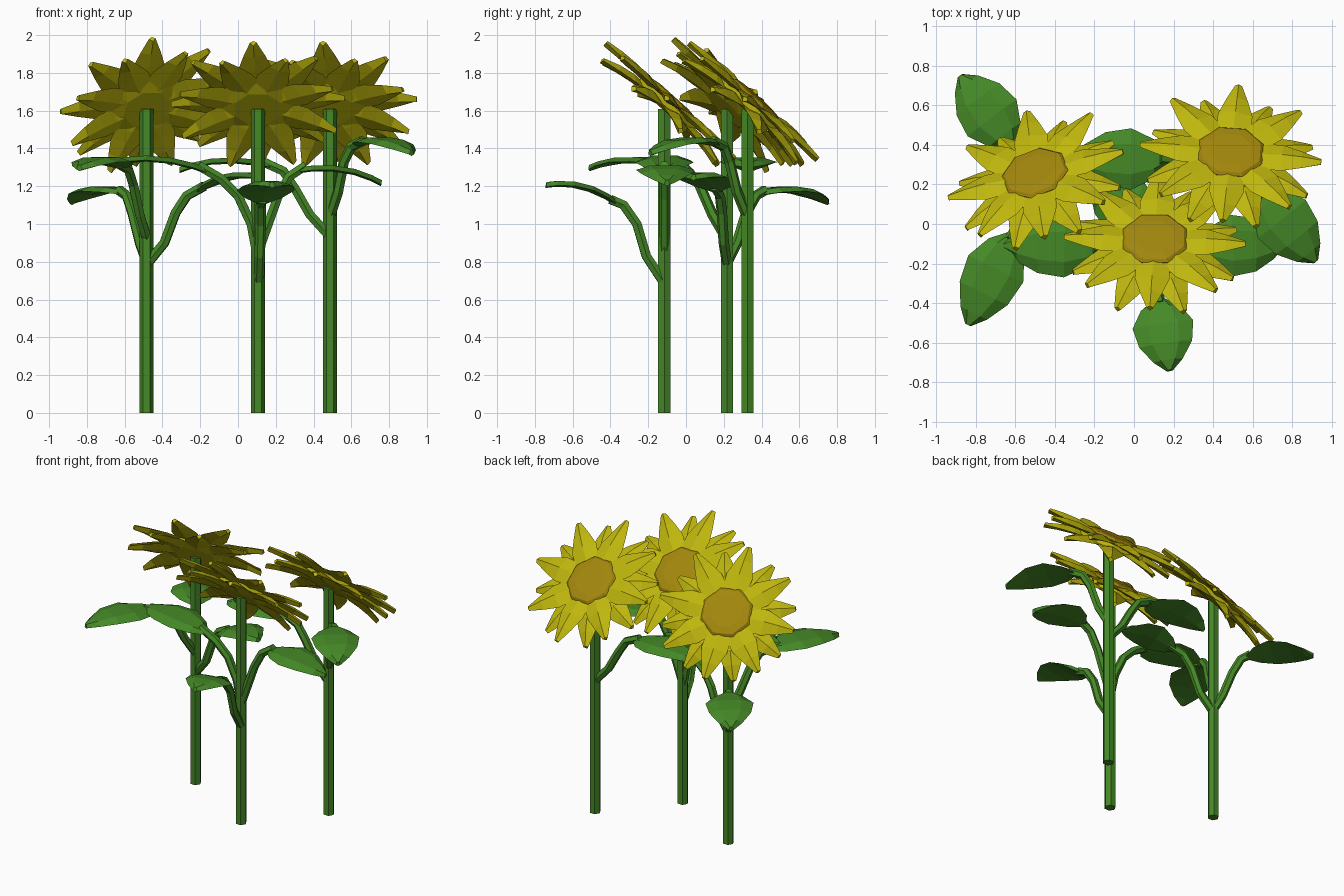
import bpy, bmesh
from math import sin, cos, pi, radians
from mathutils import Vector, Matrix

if "Cube" in bpy.data.objects:
    bpy.data.objects.remove(bpy.data.objects["Cube"])


def material(name, color):
    m = bpy.data.materials.new(name)
    m.diffuse_color = (*color, 1)
    m.use_nodes = True
    m.node_tree.nodes["Principled BSDF"].inputs["Base Color"].default_value = m.diffuse_color
    return m


GREEN = material("green", (0.06, 0.25, 0.02))
YELLOW = material("yellow", (0.52, 0.47, 0.004))
BROWN = material("brown", (0.36, 0.24, 0.004))


def loft(bm, rings):
    """Skin a list of equal-length point rings and cap both ends."""
    vs = [[bm.verts.new(p) for p in r] for r in rings]
    n = len(vs[0])
    for a, b in zip(vs, vs[1:]):
        for i in range(n):
            j = (i + 1) % n
            bm.faces.new((a[i], a[j], b[j], b[i]))
    bm.faces.new(vs[0][::-1])
    bm.faces.new(vs[-1])


def finish(bm, name, mat, matrix=Matrix()):
    bmesh.ops.recalc_face_normals(bm, faces=bm.faces)
    me = bpy.data.meshes.new(name)
    bm.to_mesh(me)
    bm.free()
    me.materials.append(mat)
    ob = bpy.data.objects.new(name, me)
    ob.matrix_world = matrix
    bpy.context.collection.objects.link(ob)


def circle(r, z, n, c=(0, 0)):
    return [(c[0] + r * cos(2 * pi * i / n), c[1] + r * sin(2 * pi * i / n), z) for i in range(n)]


def frame(d):
    side = d.cross(Vector((0, 0, 1)))
    side = side.normalized() if side.length > 1e-4 else Vector((1, 0, 0))
    return side, side.cross(d).normalized()


def stem(name, x, y):
    bm = bmesh.new()
    loft(bm, [circle(0.037, z, 6, (x, y)) for z in (0, 1.61)])
    finish(bm, name, GREEN)


# Petal sections: distance, half width, ridge height
PETAL = [(0.10, 0.05, 0), (0.18, 0.085, 0.005), (0.26, 0.088, 0.015), (0.36, 0.056, 0.012), (0.46, 0.018, 0.0)]


def petal_ring(name, matrix, start, z, droop, scale):
    bm = bmesh.new()
    up = Vector((0, 0, 1))
    for k in range(8):
        a = radians(start + 45 * k)
        d, s = Vector((cos(a), sin(a), 0)), Vector((-sin(a), cos(a), 0))
        rings = []
        for r, w, h in PETAL:
            c = d * r * scale + up * (z - droop * (r / 0.46) ** 2)
            rings.append([c + s * w, c + up * (h + 0.012), c - s * w, c + up * (h * 0.3 - 0.022)])
        loft(bm, rings)
    finish(bm, name, YELLOW, matrix)


def flower_head(tag, x, y, yaw, tilt, start):
    m = (Matrix.Translation((x, y, 1.615)) @ Matrix.Rotation(radians(yaw), 4, 'Z')
         @ Matrix.Rotation(radians(-tilt), 4, 'X'))
    petal_ring(tag + "_back_petals", m, start + 22.5, 0.015, 0.045, 0.95)
    petal_ring(tag + "_front_petals", m, start, 0.05, 0.0, 1.0)
    turn = Matrix.Rotation(pi / 8, 4, 'Z')
    # Flat plate behind the petals
    bm = bmesh.new()
    loft(bm, [circle(0.13, -0.012, 8), circle(0.23, 0.01, 8), circle(0.2, 0.04, 8)])
    finish(bm, tag + "_head_back", YELLOW, m @ turn)
    # Low domed seed disk
    bm = bmesh.new()
    loft(bm, [circle(0.15, 0.02, 8), circle(0.175, 0.06, 8), circle(0.16, 0.073, 8), circle(0.11, 0.08, 8)])
    finish(bm, tag + "_seed_disk", BROWN, m @ turn)


# Leaf sections: fraction of length, half width, arch height
LEAF = [(0, 0.025, 0), (0.14, 0.10, 0.018), (0.38, 0.155, 0.036), (0.65, 0.135, 0.036), (0.87, 0.075, 0.018), (1, 0.016, 0)]


def leaf(name, path, tip):
    pts = [Vector(p) for p in path]
    tip = Vector(tip)
    # Stalk tube
    bm = bmesh.new()
    rings = []
    for i, p in enumerate(pts):
        d = (pts[min(i + 1, len(pts) - 1)] - pts[max(i - 1, 0)]).normalized()
        s, u = frame(d)
        rings.append([p + 0.028 * (s * cos(k * pi / 3) + u * sin(k * pi / 3)) for k in range(6)])
    loft(bm, rings)
    finish(bm, name + "_stalk", GREEN)
    # Arched blade
    bm = bmesh.new()
    base = pts[-1] + (pts[-2] - pts[-1]) * 0.35
    axis = tip - base
    s, u = frame(axis.normalized())
    rings = []
    for t, w, h in LEAF:
        c = base + axis * t + u * h
        rings.append([c + s * w - u * 0.012, c + s * w * 0.5 + u * 0.012, c + u * 0.012,
                      c - s * w * 0.5 + u * 0.012, c - s * w - u * 0.012, c - u * 0.02])
    loft(bm, rings)
    finish(bm, name + "_blade", GREEN)


# Three flowers: tag, x, y, yaw, tilt, petal start angle
for tag, x, y, yaw, tilt, start in (("left", -0.485, 0.217, 21, 47, -9),
                                    ("middle", 0.105, -0.115, 0, 42, -3),
                                    ("right", 0.487, 0.325, -4, 42, -2)):
    stem(tag + "_stem", x, y)
    flower_head(tag, x, y, yaw, tilt, start)

# Leaves on the left stem
leaf("left_back_leaf", [(-0.485, 0.22, 0.80), (-0.52, 0.27, 0.90), (-0.56, 0.32, 1.06), (-0.59, 0.37, 1.15), (-0.63, 0.42, 1.18)],
     (-0.88, 0.75, 1.12))
leaf("left_front_leaf", [(-0.485, 0.21, 0.93), (-0.52, 0.14, 1.05), (-0.555, 0.07, 1.21), (-0.58, 0.0, 1.29), (-0.63, -0.08, 1.32)],
     (-0.84, -0.51, 1.30))
leaf("left_inner_leaf", [(-0.48, 0.217, 0.79), (-0.39, 0.20, 0.90), (-0.33, 0.19, 1.06), (-0.27, 0.18, 1.15), (-0.18, 0.15, 1.20)],
     (0.13, 0.04, 1.25))
# Leaves on the middle stem
leaf("middle_left_leaf", [(0.10, -0.115, 0.85), (0.07, -0.11, 1.0), (-0.0, -0.11, 1.15), (-0.09, -0.115, 1.24), (-0.21, -0.12, 1.31)],
     (-0.66, -0.11, 1.33))
leaf("middle_right_leaf", [(0.11, -0.115, 0.86), (0.16, -0.115, 1.0), (0.21, -0.115, 1.14), (0.27, -0.115, 1.25), (0.36, -0.115, 1.31)],
     (0.76, -0.10, 1.22))
leaf("middle_front_leaf", [(0.11, -0.125, 0.70), (0.115, -0.21, 0.83), (0.12, -0.26, 1.00), (0.12, -0.33, 1.10), (0.13, -0.40, 1.13)],
     (0.18, -0.74, 1.21))
# Leaves on the right stem
leaf("right_front_leaf", [(0.49, 0.32, 1.05), (0.53, 0.27, 1.17), (0.56, 0.23, 1.33), (0.60, 0.20, 1.41), (0.66, 0.14, 1.44)],
     (0.92, -0.19, 1.38))
leaf("right_left_leaf", [(0.48, 0.325, 0.94), (0.38, 0.325, 1.05), (0.30, 0.325, 1.19), (0.24, 0.325, 1.28), (0.13, 0.33, 1.33)],
     (-0.31, 0.33, 1.29))
